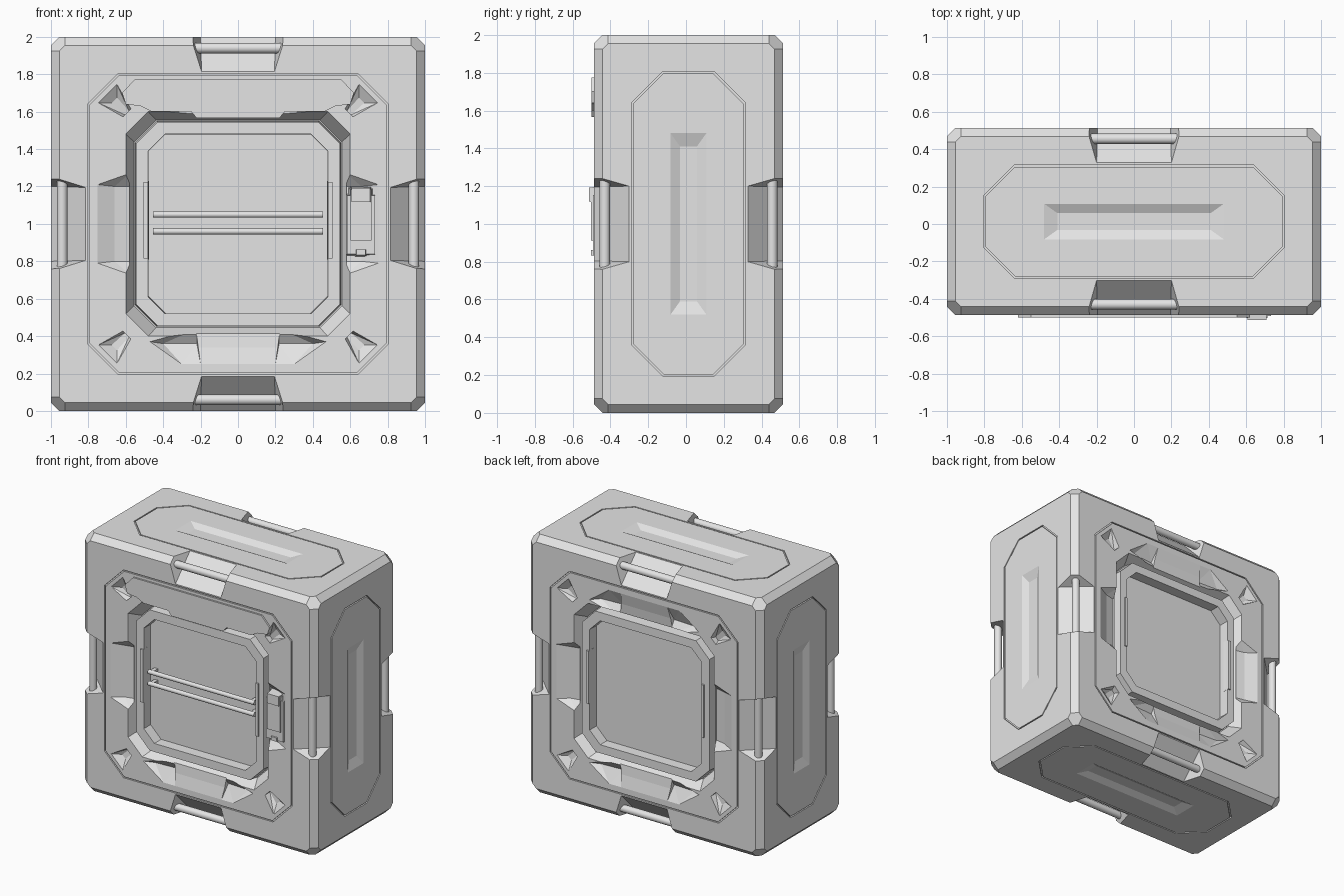
import bpy, bmesh, math
from itertools import permutations, product
from mathutils import Vector, Matrix

if "Cube" in bpy.data.objects:
    bpy.data.objects.remove(bpy.data.objects["Cube"])

CY = 0.013          # body centre in y (the latch and plate stick out in front)
DEEP = 0.10         # depth of the window panel
grey = bpy.data.materials.new("light_grey")
grey.diffuse_color = (0.78, 0.78, 0.78, 1)
grey.use_nodes = True
grey.node_tree.nodes["Principled BSDF"].inputs["Base Color"].default_value = grey.diffuse_color


def face_matrix(u, v, n, half):
    """Local (u, v, outward height) to world, for one face of the box."""
    u, v, n = Vector(u), Vector(v), Vector(n)
    m = Matrix((u, v, n)).transposed().to_4x4()
    m.translation = Vector((0, CY, 1)) + n * half
    return m


FRONT = face_matrix((1, 0, 0), (0, 0, 1), (0, -1, 0), 0.5)
BACK = face_matrix((-1, 0, 0), (0, 0, 1), (0, 1, 0), 0.5)
LONG_FACES = [face_matrix((0, 1, 0), (0, 0, 1), (1, 0, 0), 1),
              face_matrix((0, -1, 0), (0, 0, 1), (-1, 0, 0), 1),
              face_matrix((0, 1, 0), (-1, 0, 0), (0, 0, 1), 1),
              face_matrix((0, 1, 0), (1, 0, 0), (0, 0, -1), 1)]


def octagon(hu, hv, c):
    return [(hu, hv - c), (hu - c, hv), (c - hu, hv), (-hu, hv - c),
            (-hu, c - hv), (c - hu, -hv), (hu - c, -hv), (hu, c - hv)]


def at(loop, h):
    return [(p[0], p[1], h) for p in loop]


def hull(bm, pts, m=Matrix()):
    vs = [bm.verts.new(m @ Vector(p)) for p in pts]
    bmesh.ops.convex_hull(bm, input=vs)


def loft(bm, loops, m=Matrix(), closed=False, caps=False):
    rows = [[bm.verts.new(m @ Vector(p)) for p in l] for l in loops]
    n = len(rows[0])
    for a, b in zip(rows, rows[1:] + (rows[:1] if closed else [])):
        for i in range(n):
            bm.faces.new((a[i], a[(i + 1) % n], b[(i + 1) % n], b[i]))
    if caps:
        bm.faces.new(rows[0])
        bm.faces.new(rows[-1])


def finish(bm, name, smooth=False):
    bmesh.ops.recalc_face_normals(bm, faces=bm.faces)
    me = bpy.data.meshes.new(name)
    bm.to_mesh(me)
    bm.free()
    me.materials.append(grey)
    ob = bpy.data.objects.new(name, me)
    bpy.context.collection.objects.link(ob)
    if smooth:
        bpy.context.view_layer.objects.active = ob
        ob.select_set(True)
        bpy.ops.object.shade_smooth_by_angle(angle=math.radians(35))
        ob.select_set(False)
    return ob


def cut(target, cutter):
    mod = target.modifiers.new("cut", 'BOOLEAN')
    mod.operation, mod.solver, mod.object = 'DIFFERENCE', 'EXACT', cutter
    cutter.hide_render = True
    bpy.context.view_layer.objects.active = target
    bpy.ops.object.modifier_apply(modifier=mod.name)
    bpy.data.objects.remove(cutter)


def box(bm, u0, u1, v0, v1, h0, h1, m, bevel=0.0):
    hull(bm, [(u, v, h0) for u in (u0, u1) for v in (v0, v1)]
         + [(u, v, h1) for u in (u0 + bevel, u1 - bevel) for v in (v0 + bevel, v1 - bevel)], m)


def rod(bm, a, b, r, m, sides=16):
    a, b = m @ Vector(a), m @ Vector(b)
    rot = (b - a).to_track_quat('Z', 'Y').to_matrix().to_4x4()
    rot.translation = (a + b) / 2
    bmesh.ops.create_cone(bm, cap_ends=True, segments=sides, radius1=r, radius2=r,
                          depth=(b - a).length, matrix=rot)


# Body with chamfered edges and clipped corners
bm = bmesh.new()
hull(bm, [(sx * (1 - dx), CY + sy * (0.5 - dy), 1 + sz * (1 - dz))
          for sx, sy, sz in product((-1, 1), repeat=3)
          for dx, dy, dz in permutations((0, 0.045, 0.075))])
bmesh.ops.dissolve_limit(bm, angle_limit=0.01, verts=bm.verts[:], edges=bm.edges[:])
body = finish(bm, "crate_body")

# Carry-handle notches on eight edges, side grooves and corner pockets
notches, bars = bmesh.new(), bmesh.new()
for face in (FRONT, BACK):
    for q in range(4):
        m = face @ Matrix.Rotation(q * math.pi / 2, 4, 'Z')
        hull(notches, [(s * w, v, h) for s in (-1, 1) for w, v, h in
                       ((0.195, 0.815, 0.0), (0.2, 1.0, -0.185), (0.265, 1.02, 0.02),
                        (0.195, 0.815, 0.02), (0.2, 1.02, -0.185))], m)
        rod(bars, (-0.25, 0.94, -0.057), (0.25, 0.94, -0.057), 0.028, m)
        # wedge pocket pointing to the centre
        d = face @ Matrix.Rotation(q * math.pi / 2 + math.pi / 4, 4, 'Z')
        hull(notches, [(s * w, v, h) for s in (-1, 1) for w, v, h in
                       ((0.07, 0.985, 0.01), (0.03, 0.84, 0.01), (0.07, 0.985, 0),
                        (0.03, 0.84, 0), (0.02, 0.935, -0.035), (0.015, 0.84, -0.045))], d)
for m in LONG_FACES:
    hull(notches, [(u, v, h) for u in (-0.095, 0.095) for v in (-0.48, 0.48) for h in (0, 0.02)]
         + [(u, v, -0.025) for u in (-0.045, 0.045) for v in (-0.41, 0.41)], m)
cut(body, finish(notches, "notch_cutter"))
finish(bars, "carry_handles", smooth=True)

# Sloping dents around each window: plain ones left and right,
# a shallow one flanked by two valley pockets above and below
dents, pockets = bmesh.new(), bmesh.new()
for face in (FRONT, BACK):
    for q in range(4):
        m = face @ Matrix.Rotation(q * math.pi / 2, 4, 'Z')
        wide, mid, floor, deep = (0.24, 0.24, 0.22, 0.03) if q % 2 == 0 else (0.27, 0.21, 0.2, 0.06)
        hull(dents, [(s * w, v, h) for s in (-1, 1) for w, v, h in
                     ((mid, 0.75, 0.0), (mid, 0.75, 0.02), (wide, 0.58, 0.0),
                      (wide, 0.58, 0.02), (floor, 0.66, -deep * 0.7), (floor, 0.58, -deep))], m)
        if q % 2 == 0:
            for s in (-1, 1):
                hull(pockets, [(s * u, v, h) for u, v in ((0.2, 0.75), (0.3, 0.75), (0.47, 0.63), (0.22, 0.56))
                               for h in (0, 0.02)] + [(s * 0.22, 0.64, -0.055), (s * 0.4, 0.64, -0.045)], m)
cut(body, finish(dents, "dent_cutter"))
cut(body, finish(pockets, "pocket_cutter"))

# Window recesses
recess = bmesh.new()
for face in (FRONT, BACK):
    hull(recess, at(octagon(0.6, 0.6, 0.12), 0.02) + at(octagon(0.6, 0.6, 0.12), 0)
         + at(octagon(0.555, 0.555, 0.117), -DEEP), face)
cut(body, finish(recess, "recess_cutter"))

# Thin octagonal panel seams on all six faces
seams = bmesh.new()
for m, hu in [(FRONT, 0.805), (BACK, 0.805)] + [(f, 0.302) for f in LONG_FACES]:
    big, small = octagon(hu, 0.805, 0.165), octagon(hu - 0.009, 0.796, 0.161)
    loft(seams, [at(big, 0.02), at(small, 0.02), at(small, -0.012), at(big, -0.012)], m, closed=True)
cut(body, finish(seams, "seam_cutter"))

# Raised window frames with side grips
for face, side in ((FRONT, "front"), (BACK, "back")):
    bm = bmesh.new()
    loft(bm, [at(octagon(0.55, 0.55, 0.116), -DEEP - 0.005), at(octagon(0.545, 0.545, 0.115), -0.02),
              at(octagon(0.48, 0.48, 0.09), -0.02), at(octagon(0.478, 0.478, 0.09), -DEEP - 0.005)],
         face, closed=True)
    finish(bm, side + "_window_frame")
    bm = bmesh.new()
    for s in (-1, 1):
        box(bm, s * 0.493 - 0.017, s * 0.493 + 0.017, -0.19, 0.23, -0.06, -0.01, face, 0.006)
    finish(bm, side + "_frame_grips")

# Two rails across the front window, with end brackets
bm = bmesh.new()
for v in (0.05, -0.04):
    rod(bm, (-0.455, v, -0.045), (0.455, v, -0.045), 0.017, FRONT)
    for s in (-1, 1):
        box(bm, s * 0.43 - 0.015, s * 0.43 + 0.015, v - 0.012, v + 0.012, -DEEP - 0.005, -0.045, FRONT)
finish(bm, "front_rails", smooth=True)

# Cover plate above the front window
half = [(0.55, 0.775), (0.62, 0.7), (0.6, 0.64), (0.52, 0.63), (0.46, 0.6), (0.25, 0.6), (0.22, 0.565)]
outline = half + [(-x, z) for x, z in reversed(half)]
bm = bmesh.new()
loft(bm, [at(outline, -0.05), at(outline, 0.013)], FRONT, caps=True)
finish(bm, "front_cover_plate")

# Latch on the front right
bm = bmesh.new()
box(bm, 0.575, 0.74, -0.17, 0.16, -0.07, 0.005, FRONT, 0.008)
box(bm, 0.59, 0.725, -0.1, 0.195, -0.05, 0.015, FRONT, 0.012)
box(bm, 0.6, 0.715, 0.11, 0.2, -0.05, 0.026, FRONT, 0.008)
box(bm, 0.625, 0.69, -0.175, -0.13, -0.05, 0.015, FRONT, 0.008)
finish(bm, "front_latch")
